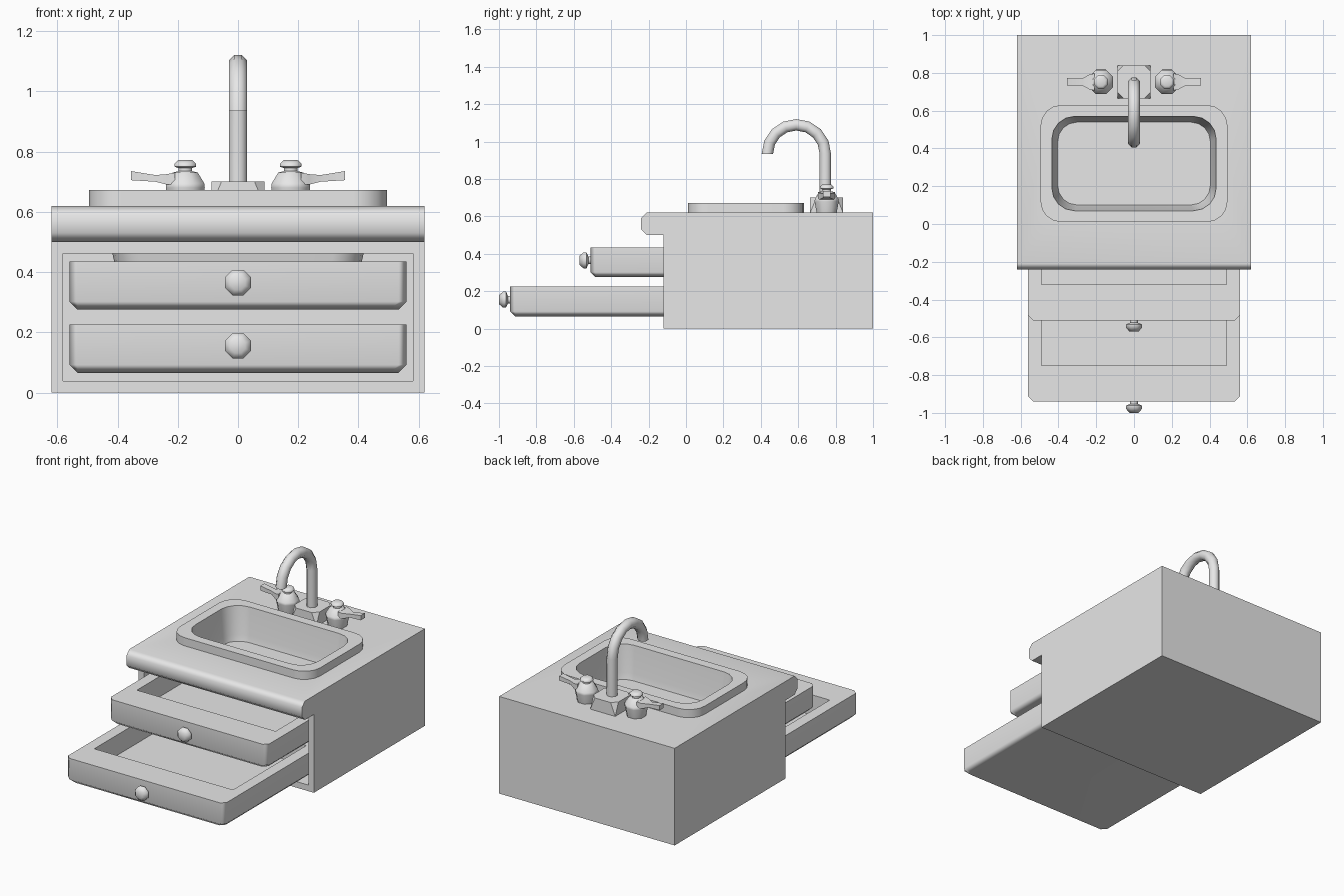
import bpy, bmesh
from math import sin, cos, pi, radians
from mathutils import Vector

old = bpy.data.objects.get("Cube")
if old:
    bpy.data.objects.remove(old, do_unlink=True)

grey = bpy.data.materials.new("plain_grey")
grey.use_nodes = True
grey.diffuse_color = (0.8, 0.8, 0.8, 1)
grey.node_tree.nodes["Principled BSDF"].inputs["Base Color"].default_value = (0.8, 0.8, 0.8, 1)


def finish(name, bm, angle=50):
    """Turn a bmesh into a named object with sharp edges kept."""
    bmesh.ops.recalc_face_normals(bm, faces=bm.faces)
    mesh = bpy.data.meshes.new(name)
    bm.to_mesh(mesh)
    bm.free()
    mesh.materials.append(grey)
    mesh.shade_smooth()
    mesh.set_sharp_from_angle(angle=radians(angle))
    obj = bpy.data.objects.new(name, mesh)
    bpy.context.collection.objects.link(obj)
    weighted = obj.modifiers.new("weighted_normals", "WEIGHTED_NORMAL")
    weighted.keep_sharp = True
    return obj


def loft(name, rings, angle=50):
    """Skin a closed solid through rings of equal point count."""
    bm = bmesh.new()
    loops = [[bm.verts.new(p) for p in ring] for ring in rings]
    for a, b in zip(loops, loops[1:]):
        for i in range(len(a)):
            j = (i + 1) % len(a)
            bm.faces.new((a[i], a[j], b[j], b[i]))
    bm.faces.new(loops[0])
    bm.faces.new(loops[-1])
    return finish(name, bm, angle)


def hull(name, points):
    bm = bmesh.new()
    for p in points:
        bm.verts.new(p)
    bmesh.ops.convex_hull(bm, input=bm.verts)
    bmesh.ops.dissolve_limit(bm, angle_limit=radians(1), verts=bm.verts, edges=bm.edges)
    return finish(name, bm, 20)


def lathe(name, profile, origin, axis="Z", sides=8):
    """Spin (radius, height) pairs round the z axis or the -y axis."""
    rings = []
    for r, h in profile:
        ring = []
        for i in range(sides):
            a = 2 * pi * (i + 0.5) / sides
            u, v = r * cos(a), r * sin(a)
            ring.append(Vector(origin) + Vector((u, v, h) if axis == "Z" else (u, -h, v)))
        rings.append(ring)
    return loft(name, rings)


def rounded(hx, hy, r, z, cy=0.32, steps=4):
    """Rounded rectangle ring."""
    ring = []
    for k, (sx, sy) in enumerate(((1, 1), (-1, 1), (-1, -1), (1, -1))):
        for i in range(steps + 1):
            a = (k + i / steps) * pi / 2
            ring.append((sx * (hx - r) + r * cos(a), cy + sy * (hy - r) + r * sin(a), z))
    return ring


# Cabinet: side profile extruded across, hollowed from the front
W = 0.62
profile = [(1, 0), (1, 0.62), (-0.21, 0.62), (-0.24, 0.59),
           (-0.24, 0.53), (-0.21, 0.5), (-0.12, 0.5), (-0.12, 0)]
bm = bmesh.new()
left, right = ([bm.verts.new((x, y, z)) for y, z in profile] for x in (W, -W))
bm.faces.new(left)
bm.faces.new(right)
for i in range(len(profile)):
    j = (i + 1) % len(profile)
    bm.faces.new((left[i], left[j], right[j], right[i]))
bmesh.ops.recalc_face_normals(bm, faces=bm.faces)
front = next(f for f in bm.faces if f.normal.y < -0.9 and f.calc_center_median().z < 0.4)
bmesh.ops.inset_individual(bm, faces=[front], thickness=0.055)
back = bmesh.ops.extrude_discrete_faces(bm, faces=[front])["faces"][0]
bmesh.ops.translate(bm, verts=back.verts, vec=(0, 1.07, 0))

# Basin opening in the worktop
top = next(f for f in bm.faces if f.normal.z > 0.9 and f.calc_center_median().z > 0.6)
edges = list(top.edges)
bmesh.ops.delete(bm, geom=[top], context="FACES_ONLY")
hole = [bm.verts.new(p) for p in rounded(0.47, 0.28, 0.11, 0.62)]
edges += [bm.edges.new((hole[i - 1], hole[i])) for i in range(len(hole))]
bmesh.ops.triangle_fill(bm, edges=edges, use_beauty=True, normal=(0, 0, 1))
finish("cabinet", bm)

# Sink: outer shell, raised rim, then the bowl
loft("sink_basin", [
    rounded(0.41, 0.225, 0.1, 0.43),
    rounded(0.45, 0.265, 0.11, 0.61),
    rounded(0.495, 0.31, 0.11, 0.615),
    rounded(0.495, 0.31, 0.11, 0.672),
    rounded(0.435, 0.25, 0.12, 0.672),
    rounded(0.415, 0.23, 0.11, 0.5),
    rounded(0.4, 0.215, 0.1, 0.445),
])
lathe("drain", [(0.075, 0.44), (0.07, 0.455), (0.045, 0.455), (0.04, 0.447)], (0, 0.32, 0))


# Drawers: open trays with a thick chamfered front
def tray(w, y0, y1, c, z):
    return [(-w, y1, z), (-w, y0 + c, z), (c - w, y0, z),
            (w - c, y0, z), (w, y0 + c, z), (w, y1, z)]


for name, y0, z0 in (("upper", -0.51, 0.275), ("lower", -0.94, 0.065)):
    y1, z1, c = y0 + 1.0, z0 + 0.16, 0.027
    loft(name + "_drawer", [
        tray(0.56 - c, y0 + c, y1, c, z0),
        tray(0.56, y0, y1, c, z0 + c),
        tray(0.56, y0, y1, c, z1),
        tray(0.49, y0 + 0.19, y1 - 0.07, 0.002, z1),
        tray(0.49, y0 + 0.19, y1 - 0.07, 0.002, z0 + 0.03),
    ])
    lathe(name + "_knob", [(0.022, -0.01), (0.022, 0.012), (0.046, 0.022), (0.046, 0.038),
                           (0.026, 0.06)], (0, y0, z0 + 0.09), "Y")

# Tap base: block with its top corners cut off
cy = 0.752
points = []
for sx in (1, -1):
    for sy in (1, -1):
        for dx, dy, z in ((0.088, 0.088, 0.62), (0.088, 0.055, 0.7), (0.055, 0.088, 0.7)):
            points.append((sx * dx, cy + sy * dy, z))
hull("tap_base", points)

# Spout: straight riser, then a half-circle bend
R, r, mid_y, mid_z = 0.155, 0.033, 0.59, 0.935
path = [(mid_y + R, 0.69, 0)]
path += [(mid_y + R * cos(a), mid_z + R * sin(a), a) for a in (pi * i / 8 for i in range(9))]
rings = []
for y, z, a in path:
    ring = []
    for k in range(8):
        t = 2 * pi * (k + 0.5) / 8
        d = r * sin(t)
        ring.append((r * cos(t), y + d * cos(a), z + d * sin(a)))
    rings.append(ring)
loft("spout", rings)

# Tap handles: turned body, cap and a flat lever pointing outward
for side, s in (("left", 1), ("right", -1)):
    x = 0.175 * s
    lathe(side + "_tap_body", [(0.058, 0.62), (0.07, 0.68), (0.068, 0.695), (0.045, 0.73),
                               (0.025, 0.735), (0.025, 0.745), (0.039, 0.75),
                               (0.039, 0.76), (0.024, 0.772)], (x, cy, 0))
    sections = [(0.21, 0.045, 0.69, 0.73), (0.235, 0.04, 0.69, 0.725),
                (0.275, 0.018, 0.7, 0.722), (0.355, 0.02, 0.705, 0.735)]
    loft(side + "_tap_lever", [
        [(s * px, cy - h, lo), (s * px, cy + h, lo), (s * px, cy + h, hi), (s * px, cy - h, hi)]
        for px, h, lo, hi in sections])
